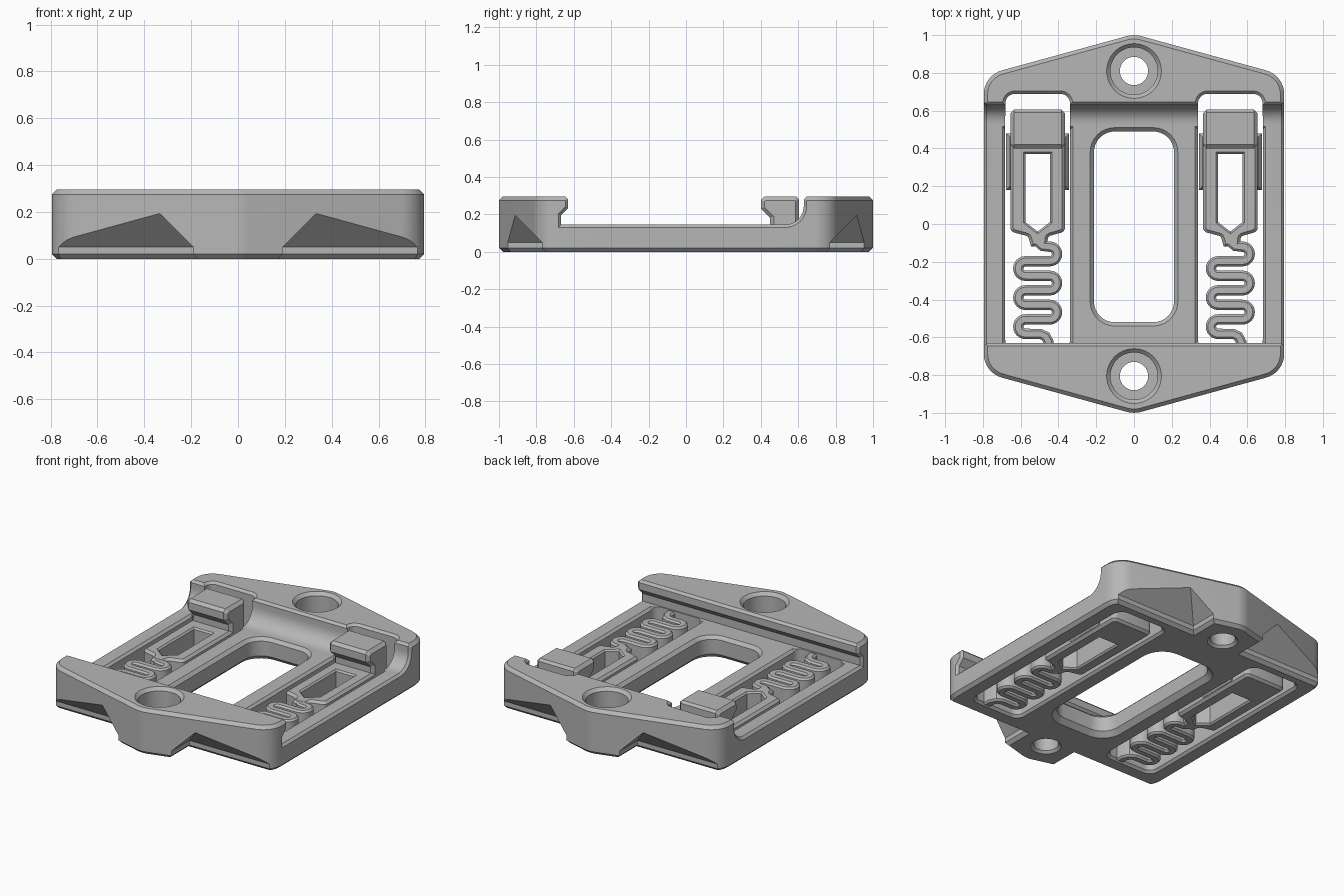
import bpy, bmesh
from math import atan2, cos, sin, tan, pi, radians
from mathutils import Vector

if "Cube" in bpy.data.objects:
    bpy.data.objects.remove(bpy.data.objects["Cube"])

grey = bpy.data.materials.new("light grey plastic")
grey.use_nodes = True
grey.diffuse_color = (0.47, 0.47, 0.47, 1)
grey.node_tree.nodes["Principled BSDF"].inputs["Base Color"].default_value = grey.diffuse_color

TOP, FLOOR = 0.295, 0.145


def rounded(corners, steps=8):
    """Polygon from (x, y, radius) corners with round arcs."""
    out = []
    for i, (x, y, r) in enumerate(corners):
        p = Vector((x, y))
        if r == 0:
            out.append(p)
            continue
        a = (Vector(corners[i - 1][:2]) - p).normalized()
        b = (Vector(corners[(i + 1) % len(corners)][:2]) - p).normalized()
        half = a.angle(b) / 2
        c = p + (a + b).normalized() * (r / sin(half))
        s, e = p + a * (r / tan(half)) - c, p + b * (r / tan(half)) - c
        a0 = atan2(s.y, s.x)
        da = (atan2(e.y, e.x) - a0 + pi) % (2 * pi) - pi
        for k in range(steps + 1):
            t = a0 + da * k / steps
            out.append(c + Vector((cos(t), sin(t))) * r)
    return out


def rect(x0, x1, y0, y1, r=0):
    return rounded([(x0, y0, r), (x1, y0, r), (x1, y1, r), (x0, y1, r)])


def offset(pts, d):
    """Grow a counter-clockwise polygon by d."""
    out = []
    for i, p in enumerate(pts):
        a = (p - pts[i - 1]).normalized()
        b = (pts[(i + 1) % len(pts)] - p).normalized()
        n, m = Vector((a.y, -a.x)), Vector((b.y, -b.x))
        out.append(p + (n + m) * (d / (1 + n.dot(m))))
    return out


def loft(name, pts, rings, axis="z", move=(0, 0)):
    """Solid through copies of an outline, each ring being (height, growth)."""
    bm = bmesh.new()
    loops = []
    for w, d in rings:
        loop = []
        for u, v in offset(pts, d):
            co = (u + move[0], v + move[1], w) if axis == "z" else (w + move[0], u, v)
            loop.append(bm.verts.new(co))
        loops.append(loop)
    for lo, hi in zip(loops, loops[1:]):
        for i in range(len(lo)):
            bm.faces.new((lo[i - 1], lo[i], hi[i], hi[i - 1]))
    bm.faces.new(loops[0][::-1])
    bm.faces.new(loops[-1])
    bmesh.ops.recalc_face_normals(bm, faces=bm.faces)
    mesh = bpy.data.meshes.new(name)
    bm.to_mesh(mesh)
    bm.free()
    mesh.materials.append(grey)
    ob = bpy.data.objects.new(name, mesh)
    bpy.context.collection.objects.link(ob)
    return ob


def cut(target, cutter):
    """Subtract the cutter and remove it."""
    mod = target.modifiers.new("cut", "BOOLEAN")
    mod.operation, mod.solver, mod.object = "DIFFERENCE", "EXACT", cutter
    bpy.context.view_layer.objects.active = target
    bpy.ops.object.modifier_apply(modifier=mod.name)
    bpy.data.objects.remove(cutter)


def chamfered(z0, z1, c):
    return [(z0, -c), (z0 + c, 0), (z1 - c, 0), (z1, -c)]


# Main body: long hexagon with rounded corners
half_outline = [(0.795, 0.787, 0.13), (0, 1.005, 0.15), (-0.795, 0.787, 0.13)]
outline = rounded(half_outline + [(-x, -y, r) for x, y, r in half_outline])
body = loft("body", outline, chamfered(0, TOP, 0.02))

# Cross channel: dovetail lip at the front, concave fillet at the back
channel = rounded([(-0.66, 0.31, 0), (-0.63, 0.28, 0), (-0.63, 0.235, 0), (-0.668, 0.195, 0),
                   (-0.668, FLOOR, 0), (0.63, FLOOR, 0.1), (0.63, 0.28, 0), (0.66, 0.31, 0)])
cut(body, loft("channel", channel, [(-0.835, 0.055), (-0.78, 0), (0.78, 0), (0.835, 0.055)], "x"))

# Central opening
cut(body, loft("opening", rect(-0.212, 0.212, -0.52, 0.49, 0.11),
               [(-0.02, 0.05), (0.03, 0), (FLOOR - 0.02, 0), (FLOOR + 0.02, 0.04)]))

# Counterbored screw holes
circle = [Vector((cos(k * pi / 24), sin(k * pi / 24))) * 0.125 for k in range(48)]
for y in (-0.805, 0.81):
    cut(body, loft("hole", circle, [(-0.02, -0.015), (0.015, -0.05), (0.1, -0.05), (0.1, 0),
                                    (TOP - 0.02, 0), (TOP + 0.02, 0.04)], move=(0, y)))

# Spring slots, with a notch through the rear wall
for cx in (-0.51, 0.51):
    cut(body, loft("slot", rect(-0.172, 0.172, -0.66, 0.69, 0.05),
                   [(-0.02, 0.035), (0.015, 0), (FLOOR + 0.01, 0)], move=(cx, 0)))
    cut(body, loft("slot_rim", rect(-0.172, 0.172, -0.62, 0.5),
                   [(FLOOR - 0.02, -0.005), (FLOOR + 0.02, 0.035)], move=(cx, 0)))
    cut(body, loft("notch", rect(-0.171, 0.171, 0.3, 0.689, 0.05),
                   [(0.1, 0), (TOP - 0.015, 0), (TOP + 0.02, 0.035)], move=(cx, 0)))

# Underside corner reliefs with 45 degree roofs
for sx in (-1, 1):
    for sy in (-1, 1):
        x0, x1 = sorted((sx * 0.19, sx * 3))
        y0, y1 = sorted((sy * 0.77, sy * 3))
        cut(body, loft("relief", rect(x0, x1, y0, y1),
                       [(-0.02, 0.04), (0.02, 0), (0.05, 0), (0.35, -0.3)]))

# Centre line of the serpentine spring, relative to its arm
path = [(-0.005, -0.06), (0, -0.095), (0.025, -0.116)]
for k in range(6):
    side = 1 if k % 2 == 0 else -1
    for j in range(13):
        t = pi / 2 - pi * j / 12
        path.append((side * (0.064 + 0.0385 * cos(t)), -0.1585 - 0.077 * k + 0.0385 * sin(t)))
path += [(0.015, -0.582), (0.042, -0.595), (0.058, -0.625), (0.06, -0.67)]
path = [Vector(p) for p in path]
left, right = [], []
for i, p in enumerate(path):
    d = (path[min(i + 1, len(path) - 1)] - path[max(i - 1, 0)]).normalized()
    n = Vector((-d.y, d.x)) * 0.0275
    left.append(p + n)
    right.append(p - n)
ribbon = right + left[::-1]

arm_outline = rounded([(0.145, 0.6, 0.03), (-0.145, 0.6, 0.03), (-0.145, -0.04, 0.03),
                       (-0.05, -0.065, 0.02), (-0.035, -0.12, 0), (0.05, -0.12, 0),
                       (0.055, -0.065, 0.02), (0.145, -0.04, 0.03)], 4)
window = rounded([(-0.065, 0.37, 0), (-0.065, 0.01, 0), (0, -0.04, 0), (0.065, 0.01, 0), (0.065, 0.37, 0)])
hook_profile = rounded([(0.45, 0.1, 0), (0.605, 0.1, 0), (0.605, 0.28, 0), (0.59, TOP, 0),
                        (0.42, TOP, 0), (0.4, 0.278, 0), (0.4, 0.23, 0), (0.45, 0.18, 0)])

# Two sprung latches, identical on both sides
parts = [body]
for label, cx in (("right", -0.51), ("left", 0.51)):
    at = (cx, 0)
    arm = loft(label + "_latch_arm", arm_outline, chamfered(0, 0.14, 0.015), move=at)
    cut(arm, loft("window", window, [(-0.02, 0.03), (0.01, 0), (0.13, 0), (0.16, 0.03)], move=at))
    parts += [arm,
              loft(label + "_spring", ribbon, chamfered(0.001, 0.139, 0.011), move=at),
              loft(label + "_latch_hook", hook_profile, chamfered(-0.145, 0.145, 0.02), "x", at)]
    # Guide rails on the arm flanks
    for s in (-1, 1):
        x0, x1 = sorted((s * 0.11, s * 0.167))
        parts.append(loft(label + "_guide_rail", rect(x0, x1, 0.18, 0.48),
                          [(0.02, -0.02), (0.05, 0), (0.085, 0), (0.11, -0.02)], move=at))

for ob in parts:
    bpy.ops.object.select_all(action="DESELECT")
    ob.select_set(True)
    bpy.context.view_layer.objects.active = ob
    bpy.ops.object.shade_smooth_by_angle(angle=radians(28))
